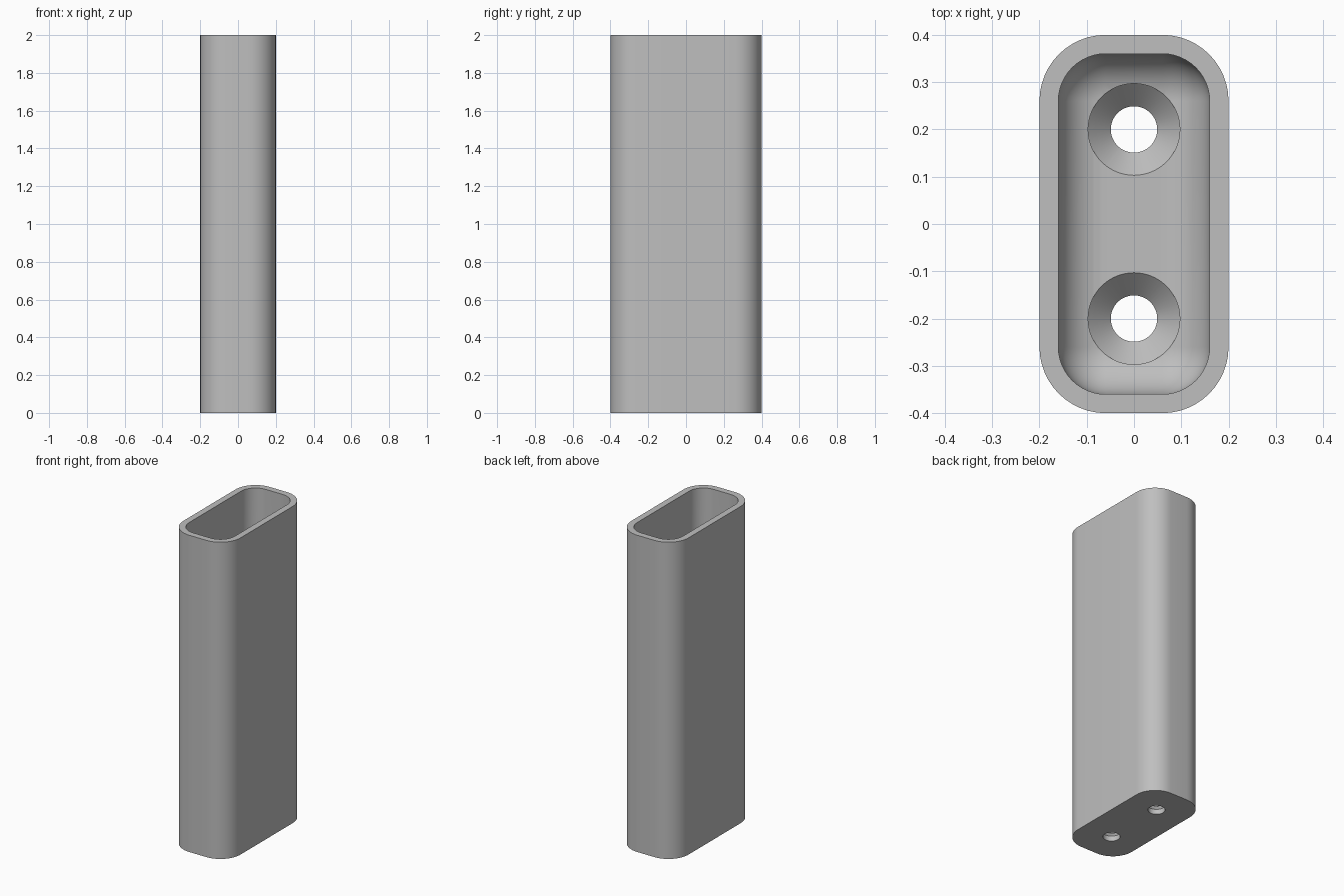
import bpy, bmesh, math

cube = bpy.data.objects.get("Cube")
if cube:
    bpy.data.objects.remove(cube, do_unlink=True)

grey = bpy.data.materials.new("light grey")
grey.use_nodes = True
colour = (0.52, 0.52, 0.52, 1)
grey.diffuse_color = colour
grey.node_tree.nodes["Principled BSDF"].inputs["Base Color"].default_value = colour

HEIGHT, FLOOR, FILLET = 2.0, 0.08, 0.1
STEPS = 12


def rounded_rect(hx, hy, r, z):
    """Outline of a rounded rectangle, counter-clockwise."""
    points = []
    for i, (sx, sy) in enumerate([(1, 1), (-1, 1), (-1, -1), (1, -1)]):
        for k in range(STEPS + 1):
            a = math.pi / 2 * (i + k / STEPS)
            points.append((sx * (hx - r) + r * math.cos(a),
                           sy * (hy - r) + r * math.sin(a), z))
    return points


def circle(r, y, z, n=64):
    return [(r * math.cos(math.tau * k / n), y + r * math.sin(math.tau * k / n), z)
            for k in range(n)]


def loft(name, outlines):
    """Closed solid through a stack of outlines, bottom to top."""
    bm = bmesh.new()
    rings = [[bm.verts.new(p) for p in outline] for outline in outlines]
    for low, high in zip(rings, rings[1:]):
        for i in range(len(low)):
            j = (i + 1) % len(low)
            bm.faces.new((low[i], low[j], high[j], high[i]))
    bm.faces.new(rings[0][::-1])
    bm.faces.new(rings[-1])
    bmesh.ops.remove_doubles(bm, verts=bm.verts, dist=1e-5)
    bmesh.ops.recalc_face_normals(bm, faces=bm.faces)
    mesh = bpy.data.meshes.new(name)
    bm.to_mesh(mesh)
    bm.free()
    mesh.materials.append(grey)
    obj = bpy.data.objects.new(name, mesh)
    bpy.context.collection.objects.link(obj)
    return obj


# Outer body
body = loft("tube_body", [rounded_rect(0.2, 0.4, 0.14, z) for z in (0, HEIGHT)])

# Cavity with a filleted floor
cavity = []
for k in range(STEPS + 1):
    a = math.pi / 2 * k / STEPS
    inset = FILLET * (1 - math.sin(a))
    cavity.append(rounded_rect(0.16 - inset, 0.36 - inset, 0.1 - inset,
                               FLOOR + FILLET * (1 - math.cos(a))))
cavity.append(rounded_rect(0.16, 0.36, 0.1, HEIGHT + 0.1))
cutters = [loft("cavity_cutter", cavity)]

# Countersunk screw holes
for side, y in (("front", -0.2), ("back", 0.2)):
    profile = [(0.049, -0.1), (0.049, 0.032), (0.097, FLOOR), (0.097, 0.16)]
    cutters.append(loft(side + "_screw_hole_cutter",
                        [circle(r, y, z) for r, z in profile]))

bpy.ops.object.select_all(action="DESELECT")
body.select_set(True)
bpy.context.view_layer.objects.active = body
for cutter in cutters:
    cut = body.modifiers.new(cutter.name, "BOOLEAN")
    cut.operation = "DIFFERENCE"
    cut.solver = "EXACT"
    cut.object = cutter
    bpy.ops.object.modifier_apply(modifier=cut.name)
for cutter in cutters:
    bpy.data.objects.remove(cutter, do_unlink=True)

bpy.ops.object.shade_smooth_by_angle(angle=math.radians(30))
